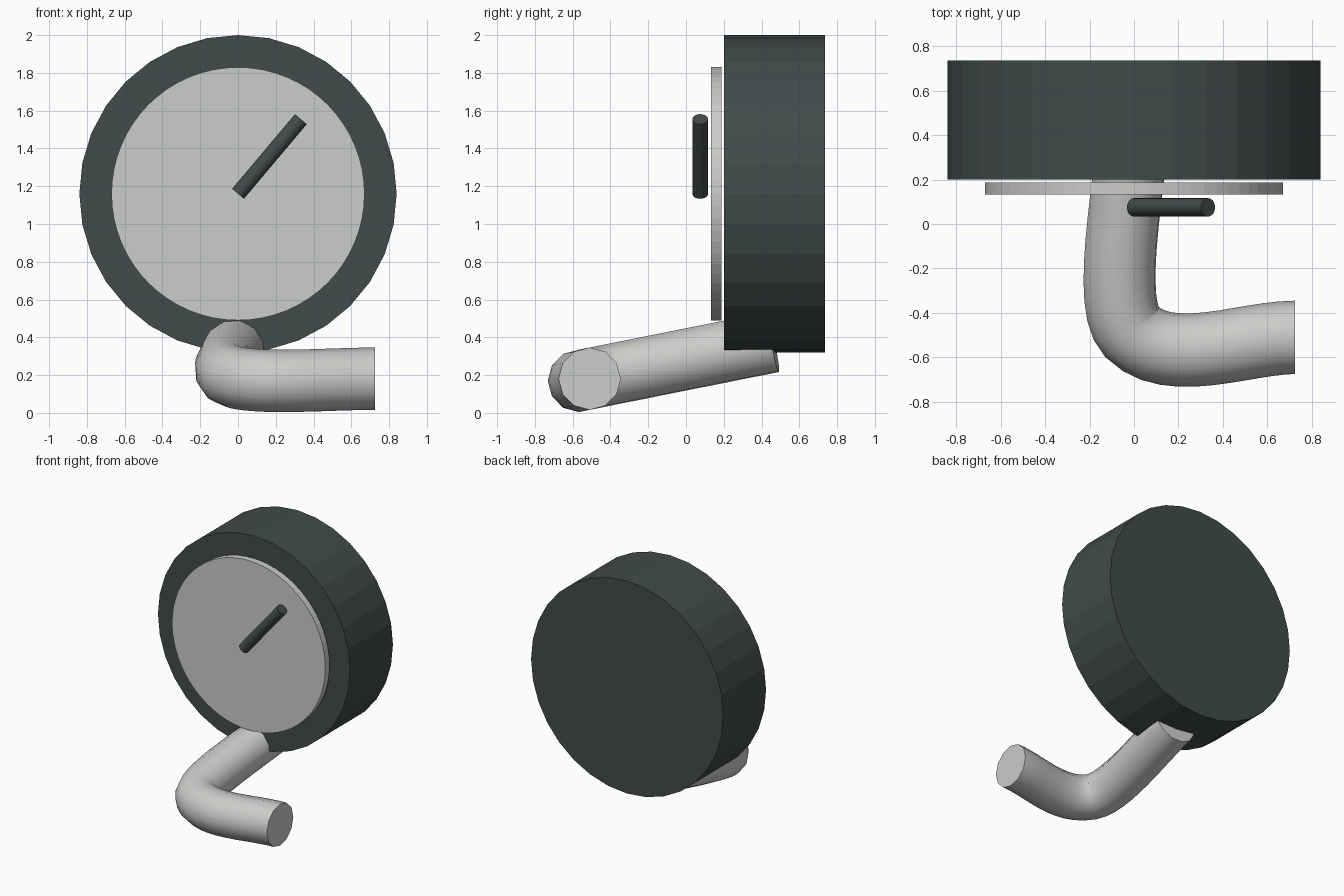
import bpy
import math
from mathutils import Vector

cube = bpy.data.objects.get("Cube")
if cube:
    bpy.data.objects.remove(cube, do_unlink=True)


def make_material(name, color):
    mat = bpy.data.materials.new(name)
    mat.use_nodes = True
    mat.diffuse_color = color
    mat.node_tree.nodes["Principled BSDF"].inputs["Base Color"].default_value = color
    return mat


dark = make_material("dark slate", (0.053, 0.070, 0.069, 1))
light = make_material("light grey", (0.60, 0.61, 0.585, 1))


def rod(name, start, end, radius, sides, mat, smooth=False):
    """Cylinder between two points."""
    start, end = Vector(start), Vector(end)
    axis = end - start
    bpy.ops.mesh.primitive_cylinder_add(
        vertices=sides, radius=radius, depth=axis.length,
        location=(start + end) / 2,
        rotation=axis.to_track_quat("Z", "Y").to_euler())
    obj = bpy.context.object
    obj.name = name
    obj.data.materials.append(mat)
    if smooth:
        bpy.ops.object.shade_smooth_by_angle(angle=math.radians(50))
    return obj


# Round body, face plate and pointer
HUB = 1.16
rod("drum_body", (0, 0.735, HUB), (0, 0.2, HUB), 0.84, 32, dark)
rod("face_plate", (0, 0.187, HUB), (0, 0.133, HUB), 0.67, 64, light)
rod("pointer", (0, 0.075, HUB), (0.333, 0.075, 1.555), 0.041, 32, dark, smooth=True)


# Bent pipe, lying in a plane that rises towards the back
def on_slope(x, y):
    return (x, y, 0.283 + 0.2 * y)


# Each entry: left handle, point, right handle
path = [
    ((0.95, -0.51), (0.725, -0.51), (0.5, -0.51)),
    ((0.16, -0.655), (-0.01, -0.485), (-0.13, -0.365)),
    ((-0.02, 0.15), (0.0, 0.46), (0.02, 0.77)),
]
curve = bpy.data.curves.new("bent_pipe", "CURVE")
curve.dimensions = "3D"
curve.bevel_depth = 0.165
curve.bevel_resolution = 4
curve.use_fill_caps = True
spline = curve.splines.new("BEZIER")
spline.bezier_points.add(len(path) - 1)
for point, (left, centre, right) in zip(spline.bezier_points, path):
    point.handle_left_type = point.handle_right_type = "FREE"
    point.co = on_slope(*centre)
    point.handle_left = on_slope(*left)
    point.handle_right = on_slope(*right)

pipe = bpy.data.objects.new("bent_pipe", curve)
bpy.context.collection.objects.link(pipe)
bpy.ops.object.select_all(action="DESELECT")
pipe.select_set(True)
bpy.context.view_layer.objects.active = pipe
curve.materials.append(light)
bpy.ops.object.convert(target="MESH")
bpy.ops.object.shade_smooth_by_angle(angle=math.radians(50))
